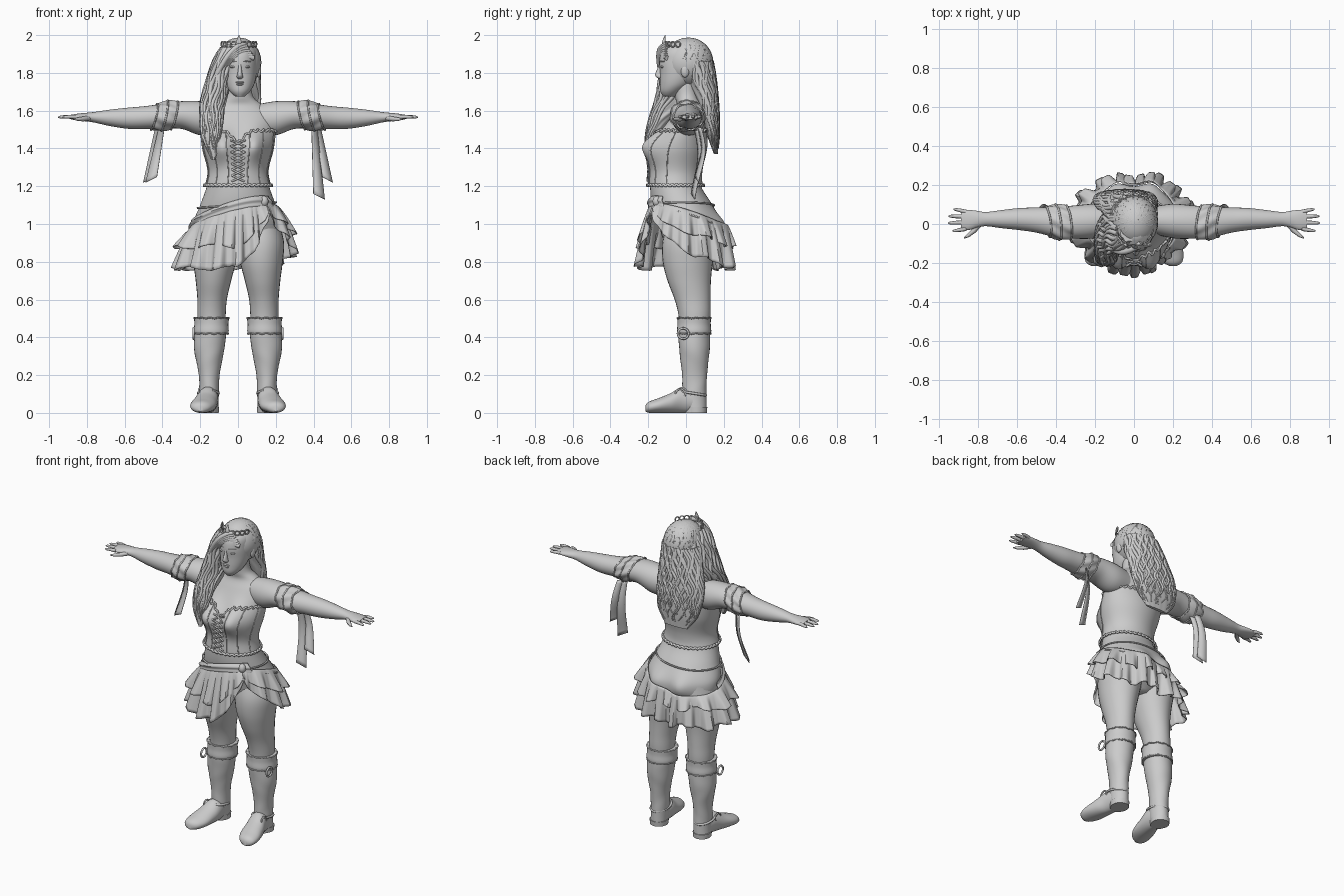
import bpy, bmesh, random
from mathutils import Vector as V
from math import sin, cos, pi, exp, radians

random.seed(4)
cube = bpy.data.objects.get("Cube")
if cube:
    bpy.data.objects.remove(cube)
mat = bpy.data.materials.new("pale_grey")
mat.use_nodes = True
mat.diffuse_color = (0.6, 0.6, 0.6, 1)
mat.node_tree.nodes["Principled BSDF"].inputs["Base Color"].default_value = mat.diffuse_color

def add(name, data):
    ob = bpy.data.objects.new(name, data)
    bpy.context.collection.objects.link(ob)
    data.materials.append(mat)
    return ob

def grid(name, f, nu, nv, closed=True, caps=False, thick=0):
    """Surface from f(u, v), with u running round and v along."""
    cols = nu if closed else nu + 1
    verts = [f(i / nu, j / nv) for j in range(nv + 1) for i in range(cols)]
    faces = [(j * cols + i, j * cols + (i + 1) % cols, (j + 1) * cols + (i + 1) % cols, (j + 1) * cols + i)
             for j in range(nv) for i in range(nu)]
    if caps:
        faces += [tuple(range(cols))[::-1], tuple(nv * cols + i for i in range(cols))]
    me = bpy.data.meshes.new(name)
    me.from_pydata(verts, [], faces)
    bm = bmesh.new()
    bm.from_mesh(me)
    bmesh.ops.recalc_face_normals(bm, faces=bm.faces)
    bm.to_mesh(me)
    bm.free()
    me.shade_smooth()
    me.set_sharp_from_angle(angle=radians(50))
    ob = add(name, me)
    if thick:
        ob.modifiers.new("thickness", "SOLIDIFY").thickness = thick

def sample(rows, t):
    """Smooth interpolation of rows keyed by their first value."""
    k = 0
    while k < len(rows) - 2 and t > rows[k + 1][0]:
        k += 1
    a, b, p, n = rows[k], rows[k + 1], rows[max(k - 1, 0)], rows[min(k + 2, len(rows) - 1)]
    h = b[0] - a[0]
    s = (t - a[0]) / h
    ease = 3*s*s - 2*s**3
    return [a[i] + (b[i] - a[i]) * ease + (s**3 - 2*s*s + s) * h * (b[i] - p[i]) / (b[0] - p[0])
            + (s**3 - s*s) * h * (n[i] - a[i]) / (n[0] - a[0]) for i in range(1, 5)]

def loft(name, axis, rows, side=1, nu=28, nv=28, ripple=0, waves=9):
    def f(u, v):
        t = rows[0][0] + (rows[-1][0] - rows[0][0]) * v
        c, d, r, q = sample(rows, t)
        th = 2 * pi * u
        k = 1 + ripple * sin(waves * th + 2.5 * sin(t * 22))
        a, b = c + r * k * cos(th), d + q * k * sin(th)
        p = {"x": (t, a, b), "y": (a, t, b), "z": (a, b, t)}[axis]
        return V((p[0] * side, p[1], max(p[2], 0)))
    grid(name, f, nu, nv, caps=True)

def tube(name, pts, r, closed=False, taper=False):
    cu = bpy.data.curves.new(name, "CURVE")
    cu.dimensions = "3D"
    cu.bevel_depth, cu.bevel_resolution, cu.use_fill_caps = r, 2, True
    sp = cu.splines.new("POLY")
    sp.points.add(len(pts) - 1)
    for i, p in enumerate(pts):
        sp.points[i].co = (*p, 1)
        sp.points[i].radius = 1 - 0.8 * (i / (len(pts) - 1)) ** 2 if taper else 1
    sp.use_cyclic_u = closed
    add(name, cu)

def ball(name, c, r):
    def f(u, v):
        e = pi * (.01 + .98 * v)
        return V((c[0] + r[0]*cos(2*pi*u)*sin(e), c[1] + r[1]*sin(2*pi*u)*sin(e), c[2] + r[2]*cos(e)))
    grid(name, f, 24, 14, caps=True)

def hoop(name, c, r, thick, turn):
    ring = [(r * cos(i * pi / 10), r * sin(i * pi / 10)) for i in range(20)]
    tube(name, [V(c) + V((a * cos(turn), a * sin(turn), b)) for a, b in ring], thick, True)

# Torso, as a surface that the clothes also follow
BODY = [(.83, 0, .03, .06, .06), (.9, 0, .03, .2, .14), (1, 0, .02, .235, .165),
        (1.1, 0, -.02, .2, .16), (1.2, 0, -.055, .165, .135), (1.28, 0, -.055, .15, .13),
        (1.4, 0, -.04, .178, .14), (1.5, 0, -.01, .188, .11), (1.58, 0, .015, .185, .09),
        (1.63, 0, .02, .13, .07), (1.67, .005, .005, .078, .062), (1.75, .008, -.005, .06, .058)]

def surf(th, z, off=0.0):
    cx, cy, rx, ry = sample(BODY, z)
    x, y = cx + (rx + off) * cos(th), cy + (ry + off) * sin(th)
    for s in (-1, 1):
        if y < cy:
            y -= .06 * exp(-((x - s*.09) / .057)**2 - ((z - 1.42) / .08)**2) * min(1, -2 * sin(th))
        else:
            y += .035 * exp(-((x - s*.095) / .06)**2 - ((z - .99) / .07)**2) * sin(th)
    return V((x, y, z))

grid("torso", lambda u, v: surf(2*pi*u, .83 + .92*v), 72, 80, caps=True)

# Head and face
loft("head", "z", [(1.675, .01, -.09, .025, .03), (1.7, .01, -.08, .052, .055), (1.74, .01, -.055, .076, .083),
                   (1.8, .01, -.035, .09, .103), (1.86, .01, -.02, .094, .122), (1.92, .01, -.01, .088, .115),
                   (1.96, .01, 0, .05, .07)])
loft("nose", "z", [(1.768, .01, -.138, .008, .006), (1.778, .01, -.14, .018, .018), (1.79, .01, -.14, .014, .024),
                   (1.83, .01, -.138, .008, .01), (1.85, .01, -.135, .007, .006)], nu=16, nv=12)
for z, w in ((1.75, .024), (1.739, .02)):
    ball("lip", (.01, -.13, z), (w, .014, .007))
for s in (-1, 1):
    ball("eye", (.01 + s*.036, -.124, 1.832), (.018, .012, .007))
    tube("brow", [(.01 + s*x, -.14 + x*x*8, 1.857 + .2*x - 2*x*x) for x in (.015, .03, .045, .058)], .004)
    ball("ear", (.01 + s*.1, -.005, 1.81), (.013, .022, .034))

# Hair: cap, back mass, front lock and loose strands
ball("hair_cap", (.005, .012, 1.855), (.119, .133, .132))
BACK = [(1.37, -.04, .158, .08, .01), (1.46, -.045, .145, .14, .03), (1.6, -.045, .12, .158, .05),
        (1.75, -.025, .08, .135, .075), (1.87, .002, .045, .108, .09)]
LOCK = [(1.34, -.13, -.2, .01, .01), (1.45, -.14, -.185, .045, .03), (1.55, -.14, -.14, .058, .055),
        (1.65, -.13, -.06, .062, .1), (1.78, -.1, -.025, .055, .11), (1.88, -.07, -.03, .047, .095),
        (1.95, -.03, -.03, .04, .06)]
loft("hair_back", "z", BACK, nu=60, nv=40, ripple=.03, waves=13)
loft("hair_front_lock", "z", LOCK, nu=48, nv=40, ripple=.06, waves=8)

def strand(rows, th, top, end, r):
    ph, pts = random.random() * 6, []
    for i in range(22):
        z = top + (end - top) * i / 21
        c, d, a, b = sample(rows, max(z, rows[0][0]))
        w = th + .13 * sin(z * 38 + ph)
        pts.append((c + a * cos(w), d + b * sin(w), z))
    tube("hair_strand", pts, r, taper=True)

for i in range(30):
    strand(BACK, pi * (i - 2) / 25, 1.86, 1.35 + .1 * random.random() + .05 * abs(i - 14) / 14, .012)
for i in range(18):
    strand(LOCK, pi * (.6 + i / 13), 1.93, 1.34 + .13 * random.random(), .013)
for i in range(26):
    a, b, pts = radians(-10 + i * 10), random.random(), []
    for k in range(12):
        e = .15 + 1.35 * k / 11
        w = a + .1 * sin(e * 7 + b * 9)
        pts.append((.005 + .117 * cos(w) * sin(e), .012 + .131 * sin(w) * sin(e), 1.85 + .13 * cos(e)))
    if i < 24:
        tube("crown_strand", pts, .007, taper=True)
for k in range(7):
    tube("fringe_strand", [(.035 - .15*t + .008*k*(1-t), -.1 - .045*sin(pi*t*.8) + .008*k*t,
                            1.95 - .012*k*(1-t) - .17*t*t) for t in [i/10 for i in range(11)]], .014)

# Tiara of small rings with a raised centre
for i in range(-4, 5):
    a = -pi/2 + i * .3
    hoop("tiara_ring", (.005 + .095*cos(a), -.005 + .105*sin(a), 1.952), .014, .004, a + pi/2)
loft("tiara_peak", "z", [(1.94, .005, -.115, .012, .008), (1.965, .005, -.117, .014, .009),
                         (2, .005, -.11, .002, .002)], nu=12, nv=8)

# Arms, hands, arm bands and ribbons
ARM = [(.1, .02, 1.555, .07, .078), (.2, .015, 1.56, .088, .09), (.3, .01, 1.577, .085, .073),
       (.4, .01, 1.57, .078, .066), (.5, .02, 1.563, .064, .06), (.58, .025, 1.56, .057, .056),
       (.68, .025, 1.562, .046, .043), (.76, .025, 1.565, .036, .028), (.8, .025, 1.566, .042, .023),
       (.85, .02, 1.566, .052, .018), (.885, .022, 1.566, .046, .012)]

def puff(s, u, v):
    x = .335 + .11*v + .02*cos(2*pi*u + 1)
    c, d, a, b = sample(ARM, x)
    k = .002 + .009 * sin(pi*v) + .004 * sin(14*pi*u + 5*v)
    return V((s*x, c + (a + k)*cos(2*pi*u), d + (b + k)*sin(2*pi*u)))

def ribbon(s, x0, x1, z1, w, y):
    grid("ribbon", lambda u, v: V((s*(x0 + (x1 - x0)*v + (u - .5)*w*(.5 + .5*v)), y + .02*sin(4*v) + .02*u,
                                   1.51 + (z1 - 1.51)*v - .03*u*v)), 2, 14, closed=False, thick=.004)

for s in (-1, 1):
    loft("arm", "x", ARM, s, 28, 44)
    for y0, y1, x1 in ((-.025, -.035, .93), (.008, .005, .953), (.038, .04, .95), (.062, .075, .925)):
        tube("finger", [(s*.86, y0, 1.567), (s*(x1 - .04), (y0 + y1)/2, 1.568),
                        (s*(x1 - .01), y1, 1.566), (s*x1, y1, 1.565)], .011, taper=True)
    tube("thumb", [(s*.79, 0, 1.56), (s*.82, -.035, 1.556), (s*.85, -.06, 1.555), (s*.87, -.072, 1.555)], .014,
         taper=True)
    grid("arm_band", lambda u, v: puff(s, u, v), 60, 12)
    for v in (.02, .5, .98):
        tube("band_trim", [puff(s, i/60, v) for i in range(60)], .005, True)
    ribbon(s, .425, .475, 1.25, .055, .06)
    ribbon(s, .405, .43 if s > 0 else .46, 1.16 if s > 0 else 1.25, .06, .04)

# Legs, boots and buckles
CUFF = [(.415, .142, .043, .088, .087), (.43, .142, .043, .093, .091), (.47, .141, .043, .09, .088),
        (.505, .14, .043, .093, .089)]
for s in (-1, 1):
    loft("leg", "z", [(.42, .14, .045, .07, .075), (.52, .14, .045, .075, .085), (.6, .137, .035, .078, .095),
                      (.7, .13, .017, .094, .115), (.8, .124, .01, .113, .133), (.9, .122, .02, .122, .145),
                      (1, .11, .03, .11, .13)], s)
    loft("boot_shaft", "z", [(0, .155, .05, .05, .06), (.1, .153, .045, .052, .063), (.2, .153, .045, .055, .066),
                             (.33, .152, .045, .079, .08), (.41, .146, .043, .084, .085),
                             (.47, .14, .043, .084, .085)], s, ripple=.012, waves=3)
    loft("boot_cuff", "z", CUFF, s, nv=10)
    for z in (.502, .42):
        c, d, a, b = sample(CUFF, z)
        tube("cuff_trim", [(s*(c + a*cos(i*pi/20)), d + b*sin(i*pi/20), z + .003*sin(i*1.9)) for i in range(40)],
             .004, True)
    loft("boot_foot", "y", [(-.215, .2, .024, .018, .016), (-.2, .198, .029, .046, .028), (-.15, .187, .038, .066, .038),
                            (-.08, .173, .052, .064, .053), (-.02, .16, .068, .056, .07), (.06, .155, .06, .045, .06)], s)
    loft("heel", "z", [(0, .155, .055, .053, .055), (.03, .155, .055, .055, .058)], s, nv=2)
    hoop("cuff_buckle", (s*.235, -.015, .42), .028, .006, pi/2)
    hoop("ankle_buckle", (s*.207, -.03, .1), .026, .005, pi/2)
    tube("ankle_strap", [(s*(.157 + .054*cos(i*pi/16)), .03 + .075*sin(i*pi/16), .105 - .012*sin(i*pi/16))
                         for i in range(32)], .007, True)

# Corset with trims, front seams and lacing
def top(th):
    return 1.495 - .06 * exp(-(cos(th) / .22)**2) * (sin(th) < 0)

grid("corset", lambda u, v: surf(2*pi*u, 1.205 + (top(2*pi*u) - 1.205)*v, .012), 72, 28, thick=.006)
ANG = [i * pi / 120 for i in range(240)]
tube("corset_top_trim", [surf(t, top(t) + .006*sin(t*36), .013 + .004*cos(t*29)) for t in ANG], .006, True)
tube("corset_bottom_trim", [surf(t, 1.205 + .004*sin(t*40), .015) for t in ANG], .007, True)
for s in (-1, 1):
    for t in (.32, .75, 1.25):
        t = -pi/2 + s*t
        tube("corset_seam", [surf(t, 1.21 + (top(t) - 1.21)*k/14, .012) for k in range(15)], .003)
    for k in range(7):
        tube("lace", [surf(-pi/2 + s*(.2 - .1*j), 1.225 + k*.031 + .008*j, .016) for j in range(5)], .005)

# Hip sash, cords and ruffled skirt
def hipline(u):
    return radians(-48 - 360*u), 1.03 + .08*cos(2*pi*u)

def sash(u, v):
    th, z = hipline(u)
    return surf(th, z - .035 + .075*v, .012 + .012*sin(pi*v) + .004*sin(v*14 + 3*sin(th)))

grid("hip_sash", lambda u, v: sash(.42*u - .04, v), 48, 12, closed=False, thick=.006)
tube("low_hip_cord", [sash(i/90, .1) for i in range(90)], .005, True)
tube("high_hip_cord", [surf(t, 1.1 + .015*cos(t), .008) for t in ANG], .005, True)
ball("sash_knot", surf(radians(-48), 1.12, .015), (.022, .022, .028))

def skirt(name, hem, flare, waves, phase):
    def f(u, v):
        th, z = hipline(u)
        env = max(0, min(1, u/.12, (1 - u)/.17)) ** .7
        low = hem + .07 * exp(-((u - .87)/.12)**2) + .012*sin(u*waves*3 + phase)
        fold = max(-.8, min(.8, 1.3*sin(2*pi*waves*u + phase + 1.5*sin(9*u))))
        spread = flare * (1 - .75*max(0, sin(th))**2 - .25*max(0, -sin(th))**2)
        out = (spread*v**.8 + .026*v*fold) * (.4 + .6*env)
        return surf(th, z, .016) + V((cos(th)*out, sin(th)*out, -(z - low)*(.12 + .88*env)*v))
    grid(name, f, 260, 14, closed=False, thick=.005)

skirt("skirt_upper_ruffle", .88, .075, 14, 0)
skirt("skirt_lower_ruffle", .765, .085, 16, 1.3)
